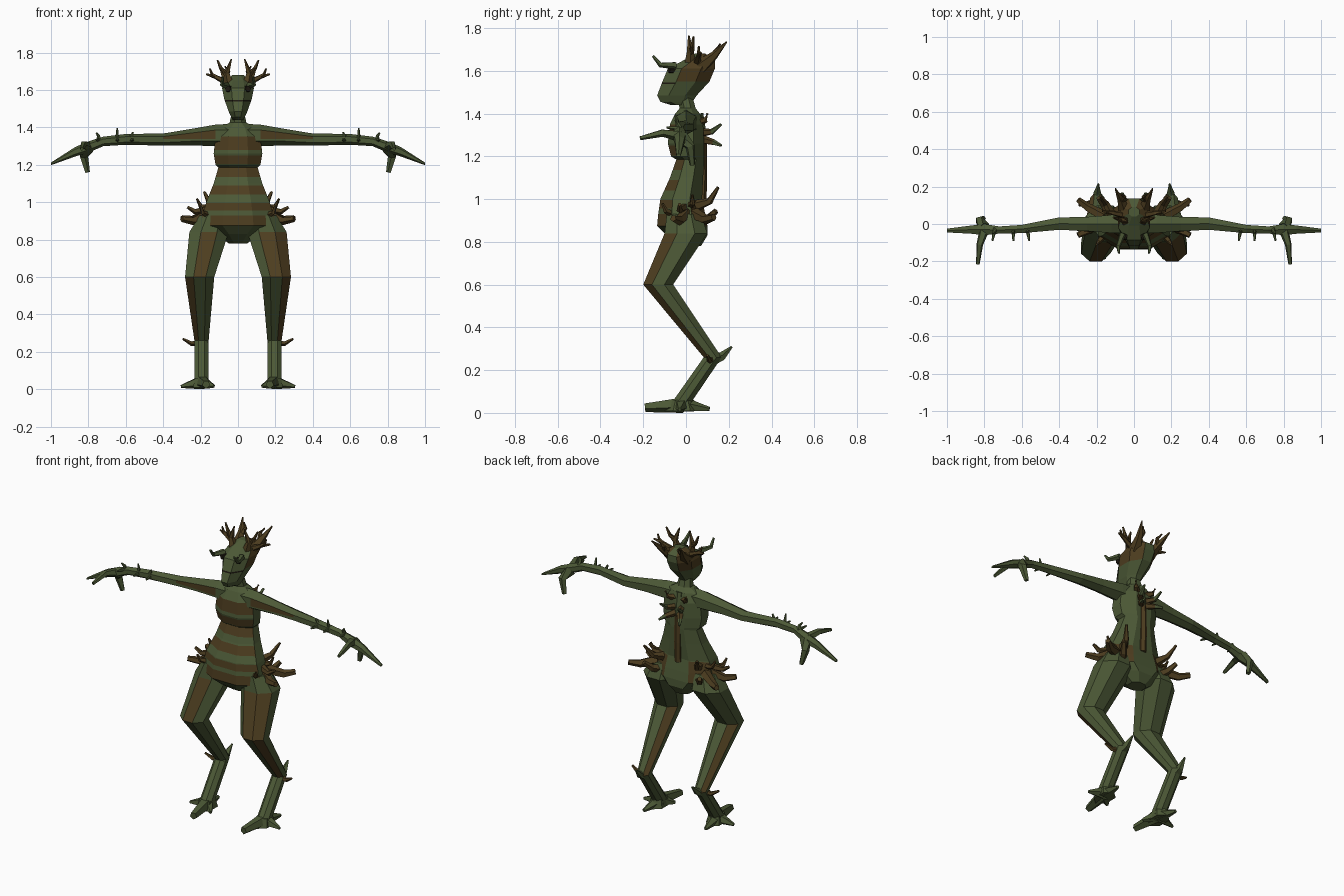
import bpy, bmesh, math
from mathutils import Vector


def material(name, col):
    m = bpy.data.materials.new(name)
    m.diffuse_color = (*col, 1)
    return m


GREEN = material("moss green", (0.073, 0.100, 0.037))
BROWN = material("bark brown", (0.075, 0.047, 0.014))
DARK = material("dark hollow", (0.012, 0.009, 0.005))


def skin(bm, rings):
    """Bridge rings of points and cap both ends."""
    vs = [[bm.verts.new(p) for p in r] for r in rings]
    n = len(vs[0])
    for a, b in zip(vs, vs[1:]):
        for i in range(n):
            j = (i + 1) % n
            bm.faces.new((a[i], a[j], b[j], b[i]))
    bm.faces.new(vs[0])
    bm.faces.new(vs[-1])


def ring(c, u, v, ra, rb, n):
    k = 1 / math.cos(math.pi / n)
    out = []
    for i in range(n):
        t = 2 * math.pi * (i + 0.5) / n
        out.append(Vector(c) + u * ra * k * math.cos(t) + v * rb * k * math.sin(t))
    return out


def loft(bm, pts, axis='z', n=8):
    """Rings (x, y, z, ra, rb) lying square to one axis."""
    u, v = (Vector((1, 0, 0)), Vector((0, 1, 0)))
    if axis == 'x':
        u, v = (Vector((0, 1, 0)), Vector((0, 0, 1)))
    skin(bm, [ring(p[:3], u, v, p[3], p[4], n) for p in pts])


def twig(bm, pts, r0, r1, n=5):
    """Tapered tube along a path."""
    P = [Vector(p) for p in pts]
    rings = []
    for i, p in enumerate(P):
        t = (P[min(i + 1, len(P) - 1)] - P[max(i - 1, 0)]).normalized()
        u = t.cross(Vector((0.31, 0.2, 0.93)) if abs(t.z) < 0.8 else Vector((0, 1, 0))).normalized()
        r = r0 + (r1 - r0) * i / (len(P) - 1)
        rings.append(ring(p, u, t.cross(u), r, r, n))
    skin(bm, rings)


def cut(bm, heights):
    for z in heights:
        bmesh.ops.bisect_plane(bm, geom=bm.verts[:] + bm.edges[:] + bm.faces[:], dist=1e-4,
                               plane_co=(0, 0, z), plane_no=(0, 0, 1))


def finish(bm, name, mats, rule=None, mirror=True):
    bmesh.ops.recalc_face_normals(bm, faces=bm.faces[:])
    bm.normal_update()
    if rule:
        for f in bm.faces:
            f.material_index = int(rule(f.calc_center_median(), f.normal))
    me = bpy.data.meshes.new(name)
    bm.to_mesh(me)
    bm.free()
    for m in mats:
        me.materials.append(m)
    ob = bpy.data.objects.new(name, me)
    bpy.context.collection.objects.link(ob)
    if mirror:
        mod = ob.modifiers.new("mirror", 'MIRROR')
        mod.use_mirror_merge = False
    return ob


def profile(rows):
    """(z, front y, back y, half width) to loft rings."""
    return [(0, (f + b) / 2, z, w, (b - f) / 2) for z, f, b, w in rows]


# torso and neck, with bark stripes across the front and patches behind the hips
bands = [(1.28, 1.35), (1.205, 1.25), (1.135, 1.185), (1.04, 1.09), (0.955, 0.995), (0.875, 0.93)]
bm = bmesh.new()
loft(bm, profile([
    (0.78, -0.02, 0.07, 0.05), (0.83, -0.09, 0.10, 0.12), (0.875, -0.135, 0.10, 0.20),
    (0.93, -0.13, 0.09, 0.19), (1.0, -0.12, 0.075, 0.17), (1.1, -0.075, 0.08, 0.13),
    (1.185, -0.045, 0.085, 0.105), (1.2, -0.07, 0.085, 0.12), (1.26, -0.085, 0.085, 0.13),
    (1.35, -0.075, 0.08, 0.12), (1.40, -0.05, 0.065, 0.09), (1.425, -0.03, 0.045, 0.045),
    (1.48, -0.04, 0.03, 0.033)]))
cut(bm, sum(bands, ()))


def torso_rule(c, n):
    if n.y < -0.3:
        return any(a < c.z < b for a, b in bands)
    return n.y > 0.3 and abs(c.x) > 0.08 and 0.90 < c.z < 0.98


finish(bm, "torso", [GREEN, BROWN], torso_rule, mirror=False)

# head with a dark mouth slit and bark under the antlers
bm = bmesh.new()
loft(bm, profile([
    (1.44, -0.07, 0.02, 0.028), (1.455, -0.12, 0.03, 0.036), (1.485, -0.135, 0.05, 0.05),
    (1.55, -0.11, 0.11, 0.073), (1.61, -0.085, 0.135, 0.085), (1.65, -0.01, 0.135, 0.07),
    (1.68, 0.04, 0.09, 0.03)]))
cut(bm, (1.538, 1.546))


def head_rule(c, n):
    if n.y < -0.4 and 1.538 < c.z < 1.546:
        return 2
    return c.z > 1.56 and c.y > 0.01 and abs(n.x) > 0.4


finish(bm, "head", [GREEN, BROWN, DARK], head_rule, mirror=False)

# eye hollows
bm = bmesh.new()
twig(bm, [(0.045, -0.055, 1.605), (0.055, -0.08, 1.607)], 0.018, 0.014, 6)
finish(bm, "eyes", [DARK])

# arms and fingers
bm = bmesh.new()
loft(bm, [(0.05, 0, 1.355, 0.05, 0.055), (0.12, 0, 1.357, 0.048, 0.05), (0.25, 0, 1.348, 0.038, 0.038),
          (0.40, 0.002, 1.335, 0.033, 0.028), (0.60, -0.027, 1.336, 0.022, 0.025),
          (0.72, -0.032, 1.325, 0.019, 0.022), (0.80, -0.03, 1.295, 0.03, 0.026),
          (0.87, -0.03, 1.27, 0.022, 0.022), (1.0, -0.035, 1.205, 0.01, 0.006)], 'x', 6)
cut(bm, (1.337,))
finish(bm, "arms", [GREEN, BROWN],
       lambda c, n: n.y < -0.3 and n.z < 0.3 and c.z > 1.337 and 0.12 < c.x < 0.45)
bm = bmesh.new()
twig(bm, [(0.80, -0.03, 1.295), (0.825, -0.11, 1.31), (0.835, -0.215, 1.285)], 0.022, 0.008)
twig(bm, [(0.80, -0.02, 1.29), (0.825, 0.02, 1.245), (0.805, 0.03, 1.16)], 0.027, 0.011)
finish(bm, "fingers", [GREEN])

# legs with backward hocks; the bark strips sit differently on each leg
bm = bmesh.new()
for s in (1, -1):
    loft(bm, [(s * 0.135, -0.01, 0.93, 0.07, 0.08), (s * 0.155, 0.0, 0.84, 0.105, 0.10),
              (s * 0.205, -0.13, 0.60, 0.078, 0.07), (s * 0.195, 0.125, 0.26, 0.038, 0.042),
              (s * 0.195, -0.02, 0.05, 0.038, 0.045), (s * 0.195, -0.02, 0.01, 0.045, 0.055)])


def leg_rule(c, n):
    out = n.x if c.x > 0 else -n.x
    if c.z < 0.27 or c.z > 0.86:
        return 0
    if c.z > 0.6:
        return n.y < -0.3 and (abs(out) < 0.3 or (out > 0.3 and c.x > 0))
    return (n.y < -0.2 and out > 0.3) or (n.y > 0.3 and n.x < -0.3)


finish(bm, "legs", [GREEN, BROWN], leg_rule, mirror=False)

# toes
bm = bmesh.new()
loft(bm, [(0.195, -0.02, 0.01, 0.045, 0.07), (0.195, -0.02, 0.06, 0.035, 0.05)], n=6)
for tip, r in (((0.17, -0.19, 0.026), 0.018), ((0.305, -0.03, 0.015), 0.007), ((0.21, 0.11, 0.018), 0.008),
               ((0.13, -0.08, 0.016), 0.008)):
    twig(bm, [(0.195, -0.02, 0.038), tip], 0.032, r)
for v in bm.verts:
    v.co.z = max(v.co.z, 0.0)
finish(bm, "toes", [GREEN])

# hock spurs
bm = bmesh.new()
twig(bm, [(0.195, 0.10, 0.24), (0.195, 0.17, 0.265), (0.19, 0.215, 0.31)], 0.03, 0.004)
finish(bm, "hock_spurs", [GREEN])
bm = bmesh.new()
twig(bm, [(0.20, 0.12, 0.25), (0.25, 0.11, 0.245), (0.295, 0.10, 0.27)], 0.016, 0.005)
finish(bm, "hock_twigs", [BROWN])

# branch stubs around the hips
bm = bmesh.new()
for path, r0, r1 in (
        ([(0.16, 0.04, 0.93), (0.25, 0.09, 0.905), (0.30, 0.13, 0.915)], 0.025, 0.013),
        ([(0.17, 0.0, 0.93), (0.24, -0.03, 0.90), (0.30, -0.06, 0.91)], 0.025, 0.013),
        ([(0.17, -0.01, 0.96), (0.23, -0.03, 0.95), (0.27, -0.03, 0.975)], 0.018, 0.007),
        ([(0.16, 0.02, 0.97), (0.20, 0.03, 0.98), (0.22, 0.03, 1.02)], 0.016, 0.005),
        ([(0.12, 0.05, 0.97), (0.15, 0.11, 0.99), (0.18, 0.15, 1.055)], 0.022, 0.006),
        ([(0.13, 0.05, 0.89), (0.16, 0.10, 0.905), (0.19, 0.14, 0.945)], 0.022, 0.011),
        ([(0.16, -0.06, 0.93), (0.19, -0.095, 0.945), (0.20, -0.11, 0.98)], 0.016, 0.005)):
    twig(bm, path, r0, r1)
finish(bm, "hip_branches", [BROWN])

# bark ridge and twigs on the back
bm = bmesh.new()
twig(bm, [(0, 0.06, 1.40), (0, 0.075, 1.30), (0, 0.077, 1.1), (0, 0.072, 0.98)], 0.018, 0.02, 6)
cut(bm, (1.27,))
finish(bm, "back_ridge", [GREEN, BROWN], lambda c, n: c.z < 1.27, mirror=False)
bm = bmesh.new()
for path in ([(0.01, 0.06, 1.31), (0.05, 0.12, 1.315), (0.06, 0.165, 1.35)],
             [(0.01, 0.07, 1.28), (0.05, 0.13, 1.265), (0.07, 0.165, 1.25)],
             [(0.03, 0.06, 1.36), (0.06, 0.09, 1.37), (0.07, 0.10, 1.40)]):
    twig(bm, path, 0.018, 0.005)
finish(bm, "back_twigs", [GREEN, BROWN], lambda c, n: c.y < 0.12)

# small thorns along the forearms
bm = bmesh.new()
for x, y, z, dx in ((0.57, -0.05, 1.375, -0.01), (0.645, -0.06, 1.395, 0.0), (0.745, -0.06, 1.37, 0.012)):
    twig(bm, [(x, -0.03, 1.33), (x, -0.04, 1.355), (x + dx, y + 0.01, z)], 0.011, 0.004)
    twig(bm, [(x, -0.03, 1.33), (x + dx, -0.09, 1.335)], 0.01, 0.004)
finish(bm, "arm_thorns", [GREEN])

# antlers
bm = bmesh.new()
for path, r0, r1 in (
        ([(0.05, 0.07, 1.62), (0.07, 0.13, 1.67), (0.10, 0.19, 1.735)], 0.03, 0.003),
        ([(0.065, 0.12, 1.66), (0.05, 0.145, 1.70), (0.07, 0.16, 1.725)], 0.013, 0.004),
        ([(0.045, 0.02, 1.63), (0.06, 0.02, 1.69), (0.035, 0.013, 1.765)], 0.024, 0.003),
        ([(0.055, 0.02, 1.68), (0.09, 0.03, 1.715), (0.11, 0.035, 1.76)], 0.014, 0.004),
        ([(0.06, 0.05, 1.64), (0.12, 0.06, 1.67), (0.17, 0.07, 1.685)], 0.015, 0.004),
        ([(0.11, 0.06, 1.665), (0.14, 0.06, 1.685), (0.15, 0.06, 1.715)], 0.01, 0.004)):
    twig(bm, path, r0, r1)
finish(bm, "antlers", [BROWN])

# brow horns
bm = bmesh.new()
twig(bm, [(0.06, -0.05, 1.625), (0.085, -0.12, 1.628), (0.08, -0.155, 1.67)], 0.015, 0.005)
finish(bm, "brow_horns", [GREEN])
